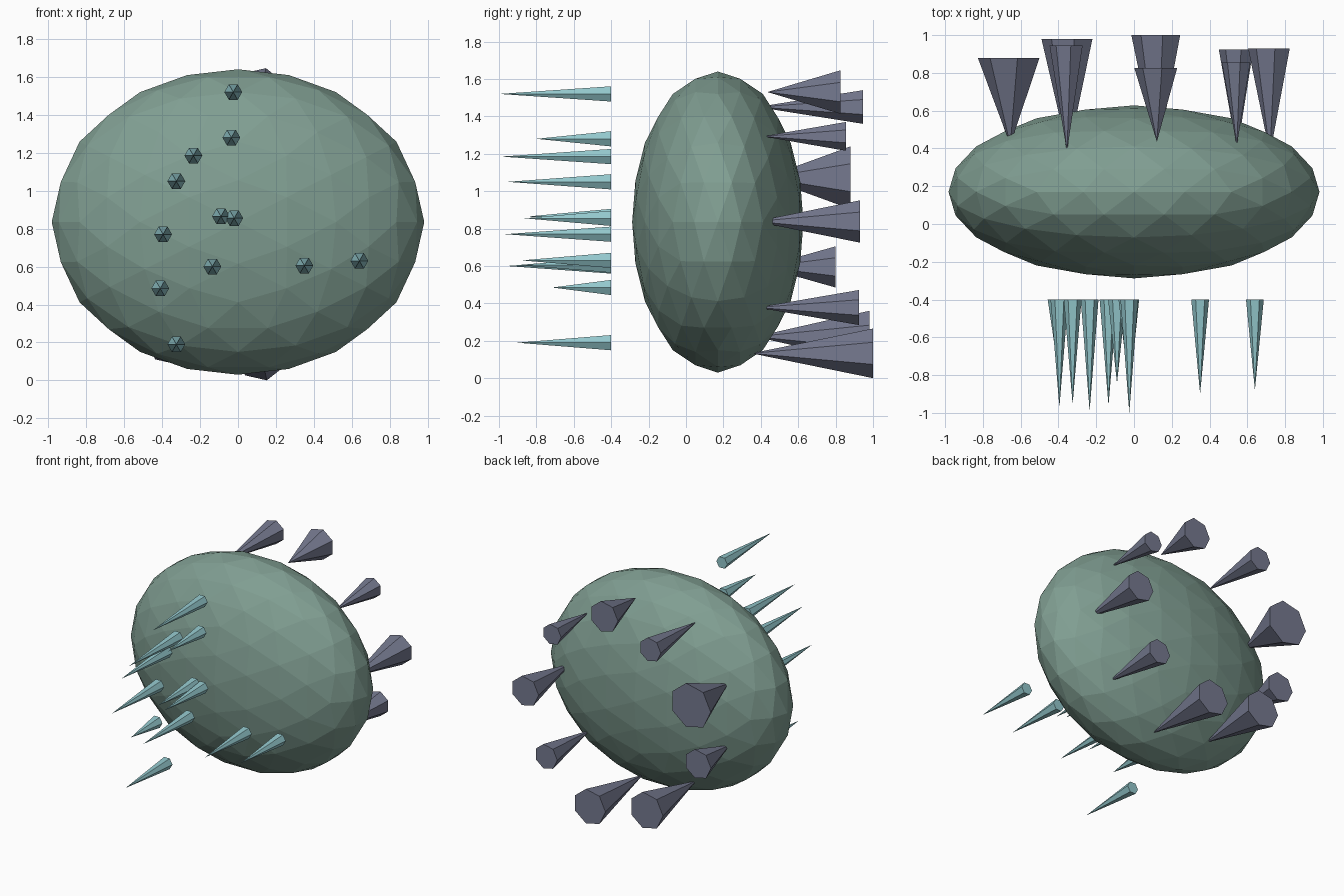
import bpy, bmesh
from math import cos, sin, tau, pi, sqrt
from mathutils import Vector

if "Cube" in bpy.data.objects:
    bpy.data.objects.remove(bpy.data.objects["Cube"], do_unlink=True)


def material(name, rgb):
    mat = bpy.data.materials.new(name)
    mat.use_nodes = True
    mat.diffuse_color = (*rgb, 1)
    shader = next(n for n in mat.node_tree.nodes if n.type == "BSDF_PRINCIPLED")
    shader.inputs["Base Color"].default_value = (*rgb, 1)
    return mat


def finish(bm, name, mat):
    bmesh.ops.recalc_face_normals(bm, faces=bm.faces)
    mesh = bpy.data.meshes.new(name)
    bm.to_mesh(mesh)
    bm.free()
    mesh.materials.append(mat)
    obj = bpy.data.objects.new(name, mesh)
    bpy.context.collection.objects.link(obj)
    return obj


def spike(name, mat, sides, x, z, radius, base_y, tip_y):
    """Cone along y with a flat polygon base and one corner towards -x."""
    bm = bmesh.new()
    tip = bm.verts.new((x, tip_y, z))
    angles = [pi + tau * i / sides for i in range(sides)]
    ring = [bm.verts.new((x + radius * cos(a), base_y, z + radius * sin(a))) for a in angles]
    bm.faces.new(ring)
    for i, v in enumerate(ring):
        bm.faces.new((v, ring[(i + 1) % sides], tip))
    return finish(bm, name, mat)


sage = material("sage green", (0.216, 0.342, 0.287))
aqua = material("pale aqua", (0.29, 0.57, 0.60))
slate = material("slate violet", (0.178, 0.192, 0.275))

# Faceted body: an icosahedron with edges along the axes, divided twice and stretched
bm = bmesh.new()
golden = (1 + sqrt(5)) / 2
for a in (-1, 1):
    for b in (-golden, golden):
        for co in ((a, 0, b), (0, b, a), (b, a, 0)):
            bm.verts.new(Vector(co).normalized())
bmesh.ops.convex_hull(bm, input=bm.verts[:])
for _ in range(2):
    bmesh.ops.subdivide_edges(bm, edges=bm.edges[:], cuts=1, use_grid_fill=True)
    for v in bm.verts:
        v.co.normalize()
for v in bm.verts:
    v.co = Vector((0.982 * v.co.x, 0.17 + 0.458 * v.co.y, 0.835 + 0.805 * v.co.z))
finish(bm, "body", sage)

# Thin front spikes: x, z, tip y
front = [
    (-0.025, 1.52, -1.0), (-0.035, 1.28, -0.80), (-0.235, 1.185, -0.99),
    (-0.325, 1.05, -0.955), (-0.09, 0.865, -0.845), (-0.02, 0.855, -0.865),
    (-0.395, 0.77, -0.97), (-0.135, 0.60, -0.96), (0.35, 0.605, -0.90),
    (0.64, 0.63, -0.88), (-0.41, 0.485, -0.715), (-0.325, 0.19, -0.905),
]
for i, (x, z, tip) in enumerate(front):
    spike(f"front_spike_{i + 1}", aqua, 6, x, z, 0.047, -0.4, tip)

# Thick back spikes: x, z, radius, base y, tip y
back = [
    (0.121, 1.53, 0.119, 0.825, 0.435), (-0.355, 1.45, 0.092, 0.945, 0.38),
    (0.544, 1.293, 0.079, 0.855, 0.41), (-0.655, 1.072, 0.172, 0.88, 0.42),
    (0.72, 0.838, 0.116, 0.93, 0.37), (-0.66, 0.595, 0.113, 0.80, 0.41),
    (0.545, 0.378, 0.096, 0.925, 0.38), (-0.348, 0.222, 0.142, 0.98, 0.37),
    (0.122, 0.133, 0.136, 1.0, 0.35),
]
for i, (x, z, radius, base, tip) in enumerate(back):
    spike(f"back_spike_{i + 1}", slate, 7, x, z, radius, base, tip)
